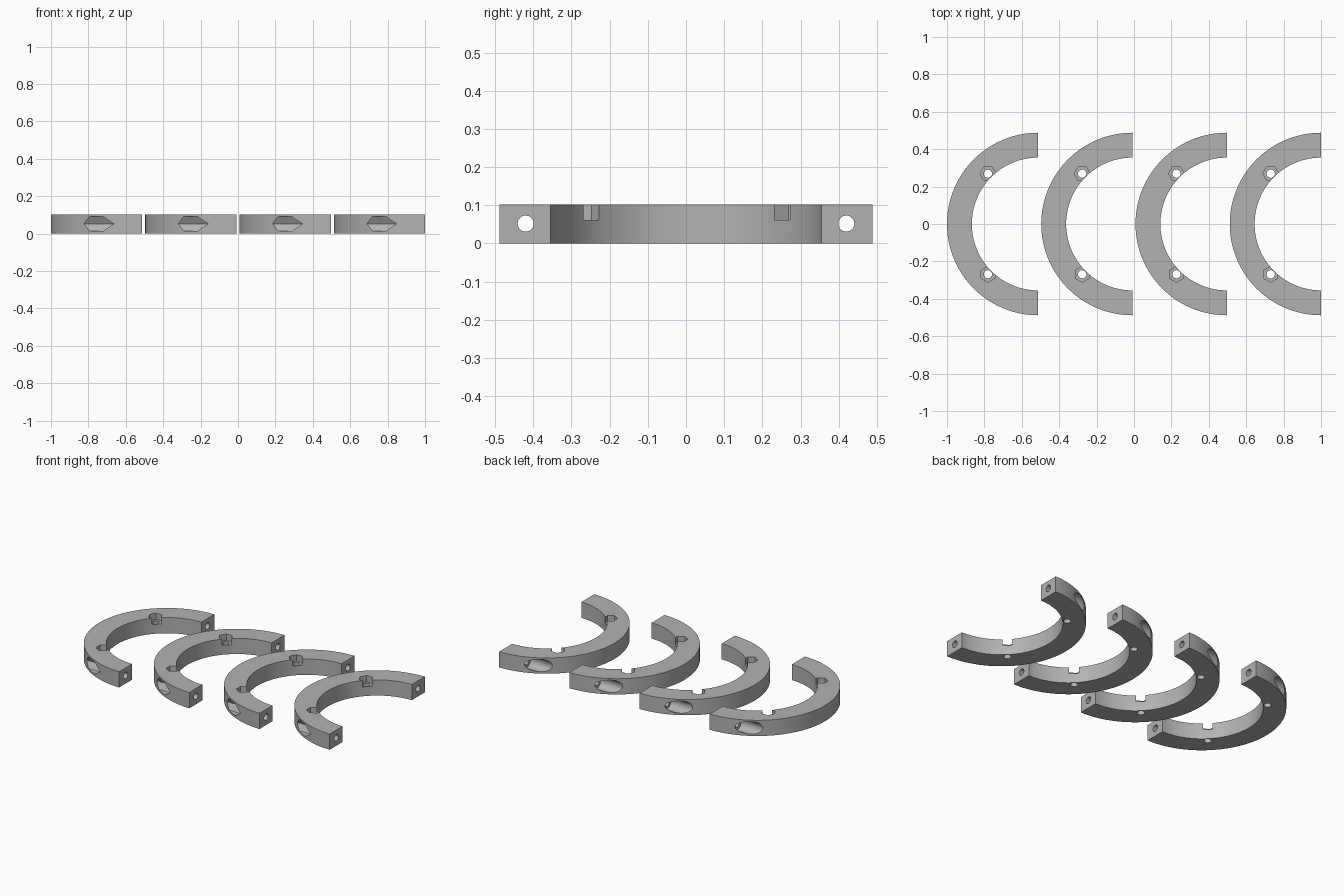
import bpy, bmesh, math
from mathutils import Matrix, Vector

if "Cube" in bpy.data.objects:
    bpy.data.objects.remove(bpy.data.objects["Cube"])

OUTER, INNER, HEIGHT = 0.488, 0.355, 0.102
SPACING, COUNT = 0.504, 4
SEGMENTS = 64
BOLT_Y, MID_Z = 0.42, HEIGHT / 2 + 0.001
PIN = 0.269          # x and y offset of the vertical screw holes

grey = bpy.data.materials.new("plain grey")
grey.diffuse_color = (0.45, 0.45, 0.45, 1)
grey.use_nodes = True
grey.node_tree.nodes["Principled BSDF"].inputs["Base Color"].default_value = grey.diffuse_color


def make_object(name, bm):
    bmesh.ops.recalc_face_normals(bm, faces=bm.faces)
    mesh = bpy.data.meshes.new(name)
    bm.to_mesh(mesh)
    bm.free()
    mesh.materials.append(grey)
    obj = bpy.data.objects.new(name, mesh)
    bpy.context.collection.objects.link(obj)
    return obj


def prism(name, sides, radius, start, end, turn=0.0):
    """Prism or cylinder between two points, turned about its own axis."""
    start, end = Vector(start), Vector(end)
    axis = end - start
    rot = Matrix.Rotation(math.pi / 2, 4, 'Y') if abs(axis.x) > 0 else Matrix()
    bm = bmesh.new()
    bmesh.ops.create_cone(
        bm, cap_ends=True, segments=sides, radius1=radius, radius2=radius,
        depth=axis.length,
        matrix=Matrix.Translation((start + end) / 2) @ rot
        @ Matrix.Rotation(math.radians(turn), 4, 'Z'))
    return make_object(name, bm)


def hexagon(name, radius, start, end, vertex_angle):
    """Six-sided prism with one corner at vertex_angle, whatever the cone's start."""
    obj = prism(name, 6, radius, start, end)
    v = obj.data.vertices[0].co - (Vector(start) + Vector(end)) / 2
    along_x = abs(end[0] - start[0]) > 0
    now = math.atan2(v.z, v.y) if along_x else math.atan2(v.y, v.x)
    centre = Matrix.Translation((Vector(start) + Vector(end)) / 2)
    spin = Matrix.Rotation(math.radians(vertex_angle) - now, 4, 'X' if along_x else 'Z')
    obj.data.transform(centre @ spin @ centre.inverted())
    return obj


# Half ring body: a C-shaped profile extruded upward
angles = [math.pi * (0.5 + i / SEGMENTS) for i in range(SEGMENTS + 1)]
outline = [(OUTER * math.cos(a), OUTER * math.sin(a)) for a in angles]
outline += [(INNER * math.cos(a), INNER * math.sin(a)) for a in reversed(angles)]
bm = bmesh.new()
base = bm.faces.new([bm.verts.new((x, y, 0)) for x, y in outline])
top = bmesh.ops.extrude_face_region(bm, geom=[base])["geom"]
bmesh.ops.translate(bm, vec=(0, 0, HEIGHT),
                    verts=[g for g in top if isinstance(g, bmesh.types.BMVert)])
ring = make_object("half_ring_1", bm)

# Cutters: clamping bolts along x, vertical screws with nut pockets
cutters = []
for s in (-1, 1):
    y = s * BOLT_Y
    cutters.append(prism("bolt_hole", 32, 0.021, (-0.2, y, MID_Z), (0.1, y, MID_Z)))
    cutters.append(prism("screw_hole", 32, 0.022,
                         (-PIN, s * PIN, -0.05), (-PIN, s * PIN, 0.15)))
    cutters.append(hexagon("nut_pocket", 0.0425, (-PIN, s * PIN, 0.061),
                           (-PIN, s * PIN, 0.16), 0 if s > 0 else 90))
cutters.append(hexagon("bolt_nut_pocket", 0.044, (-0.6, -BOLT_Y, MID_Z),
                       (-0.15, -BOLT_Y, MID_Z), 0))
cutters.append(prism("bolt_head_pocket", 48, 0.04,
                     (-0.6, BOLT_Y, MID_Z), (-0.15, BOLT_Y, MID_Z)))

for c in cutters:
    c.hide_render = True
    mod = ring.modifiers.new(c.name, 'BOOLEAN')
    mod.operation, mod.solver, mod.object = 'DIFFERENCE', 'EXACT', c

# Bake the cuts, then remove the helpers
bpy.context.view_layer.update()
cut = bpy.data.meshes.new_from_object(
    ring.evaluated_get(bpy.context.evaluated_depsgraph_get()))
ring.modifiers.clear()
ring.data = cut
for c in cutters:
    bpy.data.objects.remove(c)
cut.materials.clear()
cut.materials.append(grey)
for p in cut.polygons:
    p.material_index = 0

bpy.ops.object.select_all(action='DESELECT')
bpy.context.view_layer.objects.active = ring
ring.select_set(True)
bpy.ops.object.shade_smooth_by_angle(angle=math.radians(30))

# Row of four identical half rings
ring.location.x = -1 + OUTER
for i in range(1, COUNT):
    copy = ring.copy()
    copy.name = f"half_ring_{i + 1}"
    copy.location.x = ring.location.x + i * SPACING
    bpy.context.collection.objects.link(copy)
